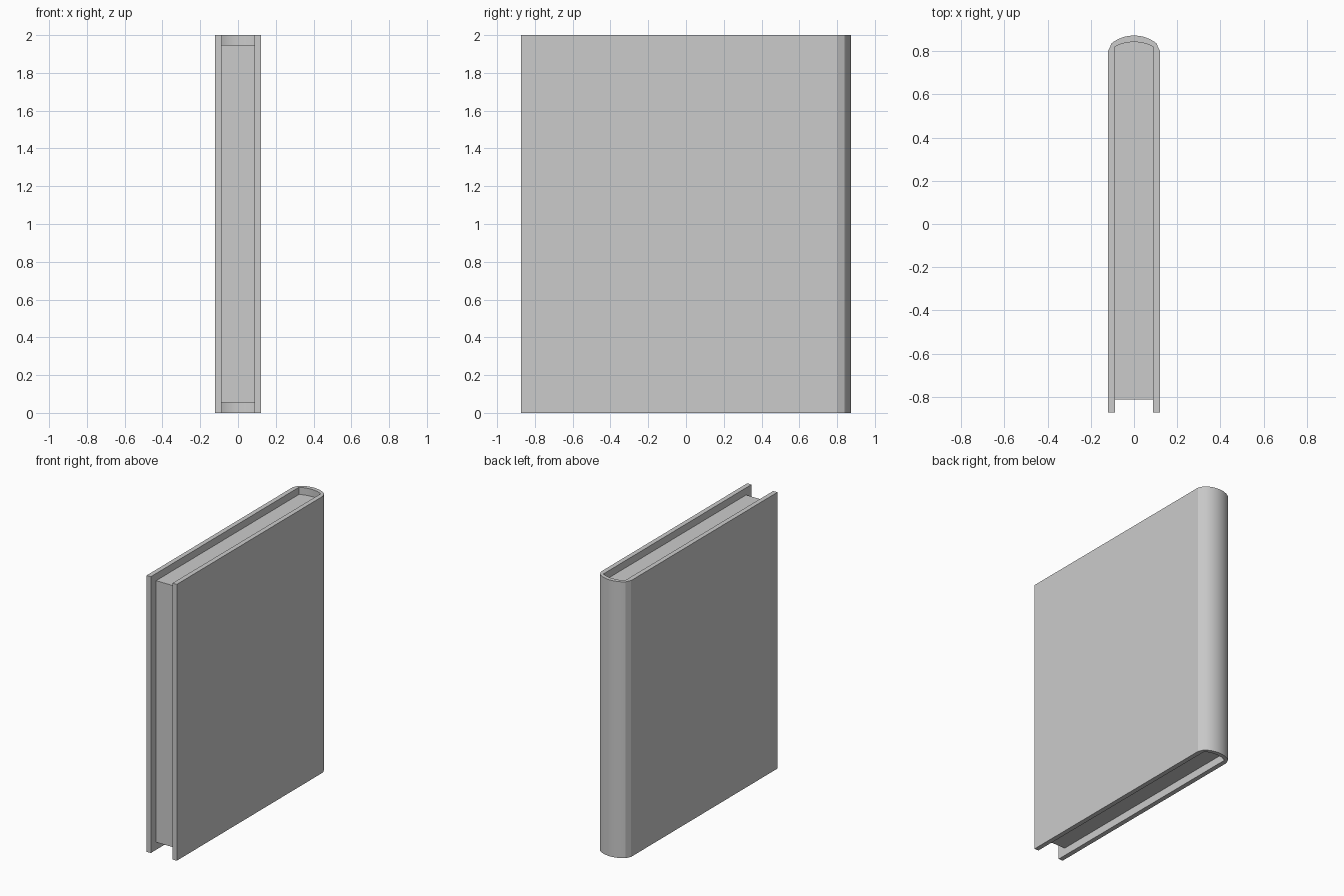
import bpy, bmesh
from math import radians, sin, cos, asin

if "Cube" in bpy.data.objects:
    bpy.data.objects.remove(bpy.data.objects["Cube"])


def spine_arc(half_width, y_edge, y_peak, steps=16):
    """Points of a shallow arc running from +x to -x across the spine."""
    rise = y_peak - y_edge
    r = (half_width ** 2 + rise ** 2) / (2 * rise)
    a = asin(half_width / r)
    angles = [a - 2 * a * i / steps for i in range(steps + 1)]
    return [(r * sin(t), y_peak - r + r * cos(t)) for t in angles]


def extrude_profile(name, points, z0, z1):
    """Closed xy outline raised from z0 to z1."""
    bm = bmesh.new()
    base = bm.faces.new([bm.verts.new((x, y, z0)) for x, y in points])
    top = bmesh.ops.extrude_face_region(bm, geom=[base])["geom"]
    verts = [g for g in top if isinstance(g, bmesh.types.BMVert)]
    bmesh.ops.translate(bm, verts=verts, vec=(0, 0, z1 - z0))
    bmesh.ops.recalc_face_normals(bm, faces=bm.faces)
    mesh = bpy.data.meshes.new(name)
    bm.to_mesh(mesh)
    bm.free()
    obj = bpy.data.objects.new(name, mesh)
    bpy.context.collection.objects.link(obj)
    bpy.ops.object.select_all(action='DESELECT')
    obj.select_set(True)
    bpy.context.view_layer.objects.active = obj
    bpy.ops.object.shade_smooth_by_angle(angle=radians(18))
    return obj


HEIGHT = 2.0
OUT_X, IN_X = 0.121, 0.087
FRONT, BACK = -0.873, 0.873
PAGE_FRONT = -0.812

inner = spine_arc(IN_X, 0.822, 0.843)

# Hard cover: two boards joined by a rounded spine
outer = [(OUT_X, FRONT), (OUT_X, 0.80)]
outer += spine_arc(0.103, 0.838, BACK)
outer += [(-OUT_X, 0.80), (-OUT_X, FRONT)]
cover = outer + [(-IN_X, FRONT)] + inner[::-1] + [(IN_X, FRONT)]
extrude_profile("cover", cover, 0, HEIGHT)

# Page block, recessed at top, bottom and front
pages = [(IN_X, PAGE_FRONT)] + inner + [(-IN_X, PAGE_FRONT)]
extrude_profile("pages", pages, 0.055, 1.948)
